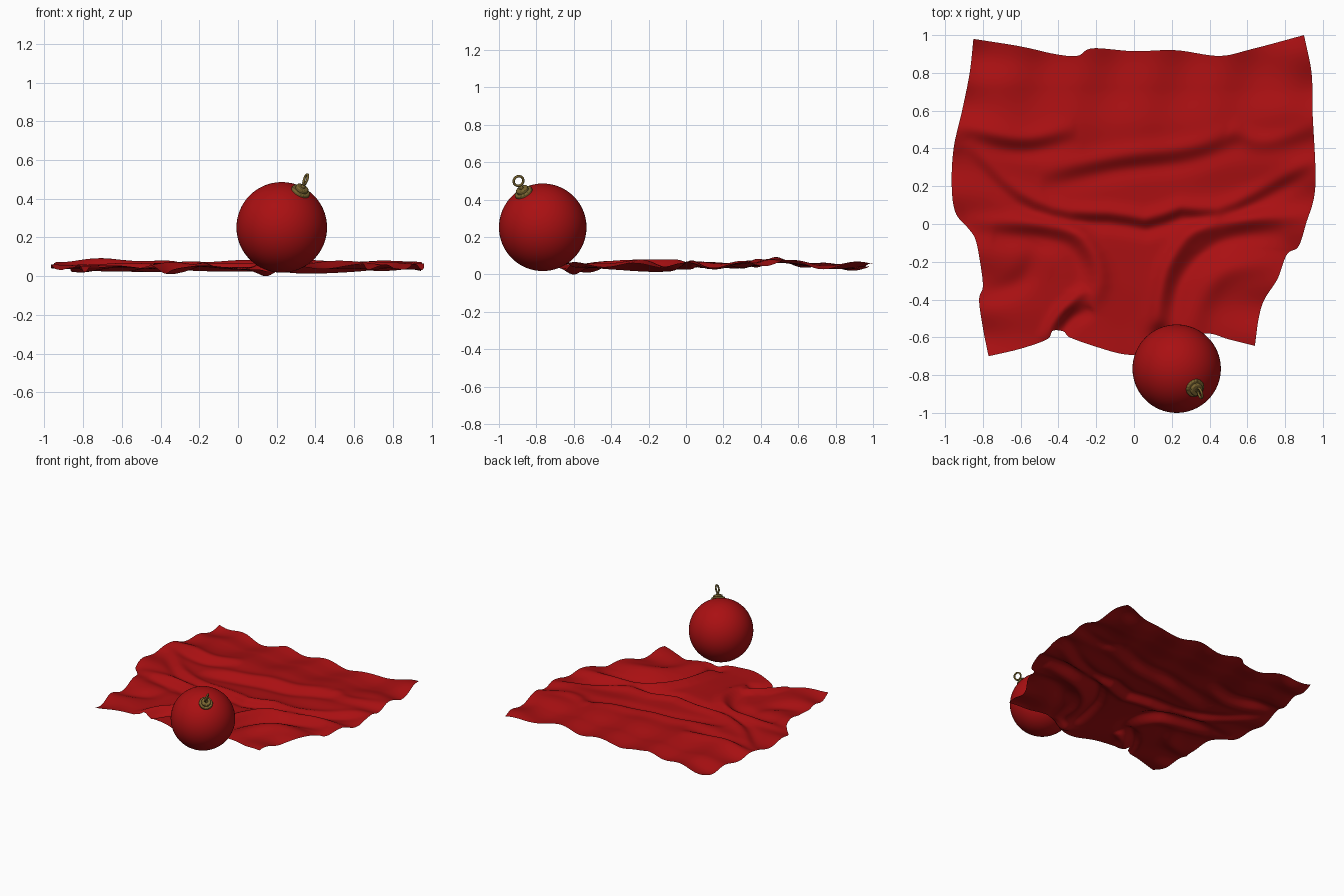
import bpy, math
from mathutils import Vector

if "Cube" in bpy.data.objects:
    bpy.data.objects.remove(bpy.data.objects["Cube"])

def material(name, col):
    m = bpy.data.materials.new(name)
    m.diffuse_color = (*col, 1)
    m.use_nodes = True
    m.node_tree.nodes["Principled BSDF"].inputs["Base Color"].default_value = m.diffuse_color
    return m

red = material("deep red", (0.40, 0.005, 0.006))
gold = material("antique gold", (0.19, 0.13, 0.03))

# ---------- curve helpers ----------
def spline(pts, n):
    """Catmull-Rom through pts, n samples evenly spaced by length."""
    p = [Vector(q) for q in pts]
    p = [2 * p[0] - p[1]] + p + [2 * p[-1] - p[-2]]
    fine = []
    for i in range(1, len(p) - 2):
        a, b, c, d = p[i - 1:i + 3]
        for k in range(12):
            t = k / 12
            fine.append(0.5 * (2 * b + (c - a) * t + (2 * a - 5 * b + 4 * c - d) * t * t
                               + (3 * b - a - 3 * c + d) * t ** 3))
    fine.append(p[-2])
    acc = [0]
    for a, b in zip(fine, fine[1:]):
        acc.append(acc[-1] + (b - a).length)
    out, j = [], 0
    for i in range(n):
        s = acc[-1] * i / (n - 1)
        while j < len(acc) - 2 and acc[j + 1] < s:
            j += 1
        f = (s - acc[j]) / max(acc[j + 1] - acc[j], 1e-9)
        out.append(fine[j].lerp(fine[j + 1], min(f, 1)))
    return out

def interp(table, x):
    for (a, va), (b, vb) in zip(table, table[1:]):
        if x <= b:
            t = max(0, (x - a) / (b - a))
            return va + (vb - va) * t * t * (3 - 2 * t)
    return table[-1][1]

# ---------- cloth outline: four wavy edges ----------
N = 130
back = spline([(-.85, .98), (-.6, .94), (-.42, .9), (-.3, .89), (-.22, .93), (0, .915),
               (.22, .92), (.45, .89), (.62, .925), (.9, 1)], N)
front = spline([(-.77, -.7), (-.6, -.66), (-.46, -.61), (-.43, -.565), (-.37, -.57), (-.34, -.6),
                (-.2, -.65), (-.05, -.69), (.08, -.685), (.2, -.63), (.38, -.58), (.5, -.61), (.64, -.645)], N)
left = spline([(-.77, -.7), (-.8, -.55), (-.82, -.4), (-.8, -.33), (-.815, -.2), (-.84, -.08), (-.88, -.02),
               (-.945, .06), (-.965, .2), (-.955, .4), (-.91, .6), (-.87, .8), (-.85, .98)], N)
right = spline([(.64, -.645), (.66, -.5), (.69, -.4), (.76, -.29), (.81, -.16), (.87, -.12),
                (.91, 0), (.96, .2), (.945, .6), (.94, .8), (.9, 1)], N)

# ---------- cloth folds: (kind, height, width, path) ----------
# "r" is a ridge, "c" a crease: high on the left of the path, low on its right
FOLDS = [
    ("c", .034, .050, [(-.9, .42), (-.65, .17), (-.4, .05), (-.1, .03), (.08, .0), (.25, .06), (.5, .07), (.98, .33)]),
    ("c", .034, .065, [(-.5, .23), (-.1, .32), (.3, .37), (.6, .48)]),
    ("c", .030, .060, [(-.95, .5), (-.6, .42), (-.3, .48)]),
    ("r", .034, .050, [(-.9, .01), (-.4, -.01), (-.23, -.13), (-.18, -.3), (-.24, -.45)]),
    ("r", -.026, .060, [(-.75, -.06), (-.4, -.1), (-.3, -.22), (-.3, -.36)]),
    ("r", .034, .045, [(.95, .05), (.4, .0), (.2, -.18), (.13, -.42), (.11, -.68)]),
    ("r", -.032, .050, [(.8, -.04), (.45, -.1), (.25, -.3), (.2, -.6)]),
    ("r", .028, .070, [(.85, -.18), (.5, -.24), (.36, -.4), (.3, -.6)]),
    ("r", .032, .035, [(-.48, -.62), (-.4, -.48), (-.32, -.4), (-.25, -.34)]),
    ("r", -.030, .040, [(-.4, -.6), (-.32, -.5), (-.22, -.45)]),
    ("r", .020, .050, [(.5, .5), (.7, .44), (.98, .52)]),
    ("r", -.02, .060, [(-.85, -.4), (-.6, -.3), (-.5, -.1)]),
]
folds = [(k, h, w, spline(p, 22)) for k, h, w, p in FOLDS]
BASE = [(-.7, .06), (-.55, .055), (-.3, .06), (0, .06), (.18, .06), (.35, .07),
        (.52, .08), (.72, .06), (.85, .055), (1, .065)]

def fold_height(p):
    z = 0
    for kind, h, w, path in folds:
        best = (9, 0, 0)
        for i in range(len(path) - 1):
            a, b = path[i], path[i + 1]
            ax, ay, dx, dy = p.x - a.x, p.y - a.y, b.x - a.x, b.y - a.y
            t = min(1, max(0, (ax * dx + ay * dy) / (dx * dx + dy * dy)))
            d = (ax - t * dx) ** 2 + (ay - t * dy) ** 2
            if d < best[0]:
                best = (d, (i + t) / (len(path) - 1), dx * ay - dy * ax)
        d, t, side = best
        if d > 9 * w * w:
            continue
        s = math.sqrt(d) / w
        shape = math.exp(-s * s)
        if kind == "c":
            shape *= math.copysign(1.5 * s, side)
        z += h * shape * math.sin(math.pi * t) ** 0.6
    return z

def cloth_point(i, j):
    u, v = i / (N - 1), j / (N - 1)
    c = [front[0], front[-1], back[0], back[-1]]
    p = (front[i] * (1 - v) + back[i] * v + left[j] * (1 - u) + right[j] * u
         - (c[0] * (1 - u) + c[1] * u) * (1 - v) - (c[2] * (1 - u) + c[3] * u) * v)
    x, y = p
    z = interp(BASE, y) + fold_height(p)
    # soft ripples hanging off the back and side edges
    z += .014 * math.sin(17 * x + 1.2 * math.sin(4 * y)) * max(0, v - .55) / .45
    z += .014 * math.sin(21 * y + 2 * x) * abs(2 * u - 1) ** 3
    z += .010 * math.sin(15 * x + 3 * y) * max(0, .35 - v) / .35
    # dip where the ball presses on the edge
    z -= .055 * math.exp(-((x - .14) ** 2 + (y + .6) ** 2) / .004)
    return (x, y, min(.11, max(.0, z)))

def finish(ob, name, mat, angle=60):
    ob.name = name
    ob.data.materials.append(mat)
    bpy.ops.object.select_all(action='DESELECT')
    bpy.context.view_layer.objects.active = ob
    ob.select_set(True)
    bpy.ops.object.shade_smooth_by_angle(angle=math.radians(angle))

# Cloth sheet
me = bpy.data.meshes.new("cloth")
verts = [cloth_point(i, j) for j in range(N) for i in range(N)]
low = min(v[2] for v in verts)
me.from_pydata([(x, y, z - low) for x, y, z in verts], [],
               [(j * N + i, j * N + i + 1, (j + 1) * N + i + 1, (j + 1) * N + i)
                for j in range(N - 1) for i in range(N - 1)])
cloth = bpy.data.objects.new("cloth", me)
bpy.context.collection.objects.link(cloth)
finish(cloth, "cloth", red, 80)

# Bauble ball
C, R = Vector((.226, -.766, .252)), .234
axis = Vector((.42, -.44, .80)).normalized()
bpy.ops.mesh.primitive_uv_sphere_add(segments=64, ring_count=32, radius=R, location=C)
finish(bpy.context.object, "bauble_ball", red)

# Bauble cap: stacked collars along the tilted axis
turn = axis.to_track_quat('Z', 'Y').to_euler()
for name, r, h, d in (("cap_collar", .05, .026, R - .004), ("cap_top", .034, .022, R + .016),
                      ("cap_stem", .012, .02, R + .03)):
    bpy.ops.mesh.primitive_cylinder_add(vertices=40, radius=r, depth=h, location=C + axis * d, rotation=turn)
    ob = bpy.context.object
    bev = ob.modifiers.new("round", 'BEVEL')
    bev.width, bev.segments = .005, 2
    finish(ob, name, gold, 40)

# Hanging ring, its hole facing sideways
n = (Vector((1, .1, 0)) - axis * axis.dot(Vector((1, .1, 0)))).normalized()
bpy.ops.mesh.primitive_torus_add(major_radius=.027, minor_radius=.0065, major_segments=36, minor_segments=12,
                                 location=C + axis * (R + .062) + Vector((0, 0, .012)),
                                 rotation=n.to_track_quat('Z', 'Y').to_euler())
finish(bpy.context.object, "hanging_ring", gold)
